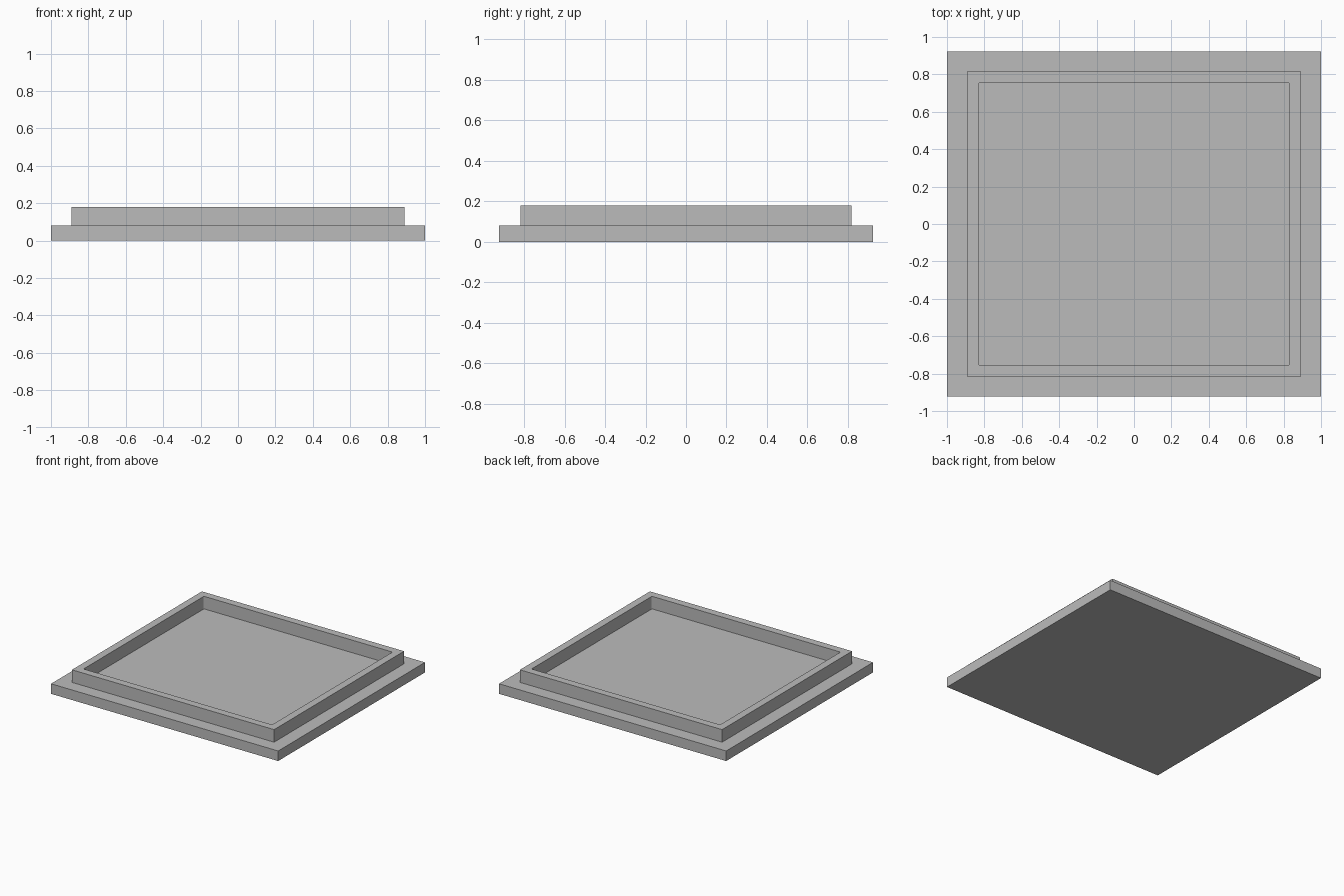
import bpy
import bmesh

cube = bpy.data.objects.get("Cube")
if cube:
    bpy.data.objects.remove(cube, do_unlink=True)

GREY = (0.5, 0.5, 0.5, 1)
grey = bpy.data.materials.new("plain grey")
grey.use_nodes = True
grey.diffuse_color = GREY
grey.node_tree.nodes["Principled BSDF"].inputs["Base Color"].default_value = GREY


def make_box(name, width, depth, bottom, top, corner=0):
    """Box centred in x and y, with optional rounded upright edges."""
    bm = bmesh.new()
    bmesh.ops.create_cube(bm, size=1)
    for v in bm.verts:
        v.co.x *= width
        v.co.y *= depth
        v.co.z = top if v.co.z > 0 else bottom
    if corner:
        upright = [e for e in bm.edges
                   if abs(e.verts[0].co.z - e.verts[1].co.z) > 0.01]
        bmesh.ops.bevel(bm, geom=upright, offset=corner, segments=3,
                        profile=0.5, affect='EDGES')
    mesh = bpy.data.meshes.new(name)
    bm.to_mesh(mesh)
    bm.free()
    mesh.materials.append(grey)
    obj = bpy.data.objects.new(name, mesh)
    bpy.context.collection.objects.link(obj)
    return obj


BASE_TOP, RIM_TOP = 0.08, 0.18

# Flat base plate with a raised block on it
tray = make_box("tray", 2.0, 1.846, 0, BASE_TOP)
rim = make_box("raised_rim", 1.78, 1.634, BASE_TOP - 0.03, RIM_TOP)
recess = make_box("recess_cutter", 1.66, 1.514, BASE_TOP, RIM_TOP + 0.1, 0.01)

# Join the block to the plate, then hollow it down to the plate's top
for cutter, operation in ((rim, 'UNION'), (recess, 'DIFFERENCE')):
    mod = tray.modifiers.new(operation.title(), 'BOOLEAN')
    mod.object = cutter
    mod.operation = operation
    mod.solver = 'EXACT'
    bpy.context.view_layer.objects.active = tray
    bpy.ops.object.modifier_apply(modifier=mod.name)
    bpy.data.objects.remove(cutter, do_unlink=True)
